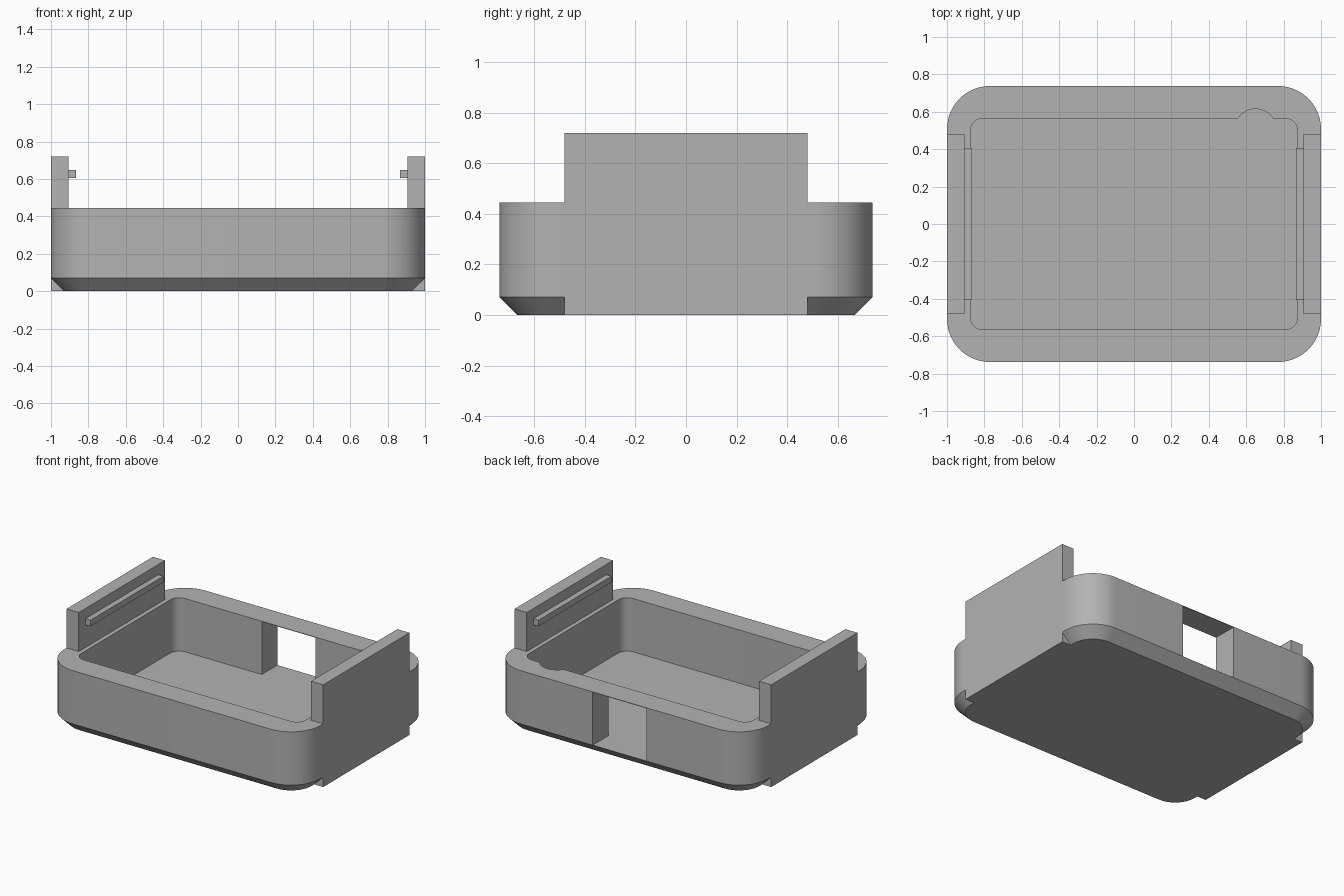
import bpy
import bmesh
from math import cos, sin, pi

cube = bpy.data.objects.get("Cube")
if cube:
    bpy.data.objects.remove(cube, do_unlink=True)

HALF_X, HALF_Y, RIM_Z = 1.0, 0.738, 0.445
FLOOR_Z, CHAMFER, TOP_Z = 0.07, 0.07, 0.72

grey = bpy.data.materials.new("plain grey")
grey.use_nodes = True
colour = (0.45, 0.45, 0.45, 1)
grey.diffuse_color = colour
grey.node_tree.nodes["Principled BSDF"].inputs["Base Color"].default_value = colour


def rounded_rect(hx, hy, r, steps=12):
    """Anticlockwise outline of a rectangle with round corners."""
    points = []
    for i, (sx, sy) in enumerate([(1, 1), (-1, 1), (-1, -1), (1, -1)]):
        for k in range(steps + 1):
            a = (i + k / steps) * pi / 2
            points.append((sx * (hx - r) + r * cos(a), sy * (hy - r) + r * sin(a)))
    return points


def loft(name, sections):
    """Capped solid through matching (outline, height) sections."""
    bm = bmesh.new()
    rings = [[bm.verts.new((x, y, z)) for x, y in pts] for pts, z in sections]
    n = len(rings[0])
    for low, high in zip(rings, rings[1:]):
        for i in range(n):
            j = (i + 1) % n
            bm.faces.new((low[i], low[j], high[j], high[i]))
    bm.faces.new(rings[0][::-1])
    bm.faces.new(rings[-1])
    mesh = bpy.data.meshes.new(name)
    bm.to_mesh(mesh)
    bm.free()
    mesh.materials.append(grey)
    ob = bpy.data.objects.new(name, mesh)
    bpy.context.collection.objects.link(ob)
    return ob


def box(name, x0, x1, y0, y1, z0, z1):
    x0, x1 = sorted((x0, x1))
    pts = [(x0, y0), (x1, y0), (x1, y1), (x0, y1)]
    return loft(name, [(pts, z0), (pts, z1)])


def combine(ob, tool, operation):
    """Apply a boolean and discard its tool."""
    bpy.context.view_layer.objects.active = ob
    mod = ob.modifiers.new(operation, 'BOOLEAN')
    mod.object, mod.operation, mod.solver = tool, operation, 'EXACT'
    bpy.ops.object.modifier_apply(modifier=mod.name)
    bpy.data.objects.remove(tool, do_unlink=True)


# Tray body with a chamfered underside
outer = rounded_rect(HALF_X, HALF_Y, 0.23)
base = rounded_rect(HALF_X - CHAMFER, HALF_Y - CHAMFER, 0.16)
tray = loft("tray", [(base, 0), (outer, CHAMFER), (outer, RIM_Z)])

# Side walls standing on the short sides, each with a snap ridge
for s in (-1, 1):
    combine(tray, box("side_wall", s * 0.905, s * HALF_X, -0.48, 0.48, 0, TOP_Z), 'UNION')
    combine(tray, box("snap_ridge", s * 0.865, s * 0.93, -0.405, 0.405, 0.605, 0.648), 'UNION')

# Inner cavity, with a round relief in the back wall
cavity = rounded_rect(0.875, 0.565, 0.07)
combine(tray, loft("cavity", [(cavity, FLOOR_Z), (cavity, 0.5)]), 'DIFFERENCE')
relief = [(0.65 + 0.112 * cos(2 * pi * k / 48), 0.503 + 0.112 * sin(2 * pi * k / 48))
          for k in range(48)]
combine(tray, loft("relief", [(relief, FLOOR_Z), (relief, 0.5)]), 'DIFFERENCE')

# Opening through the back wall, under a thin top strip
combine(tray, box("opening", -0.21, 0.21, 0.5, 0.9, FLOOR_Z, RIM_Z - 0.004), 'DIFFERENCE')

bpy.ops.object.select_all(action='DESELECT')
tray.select_set(True)
bpy.context.view_layer.objects.active = tray
bpy.ops.object.shade_smooth_by_angle(angle=pi / 6)
